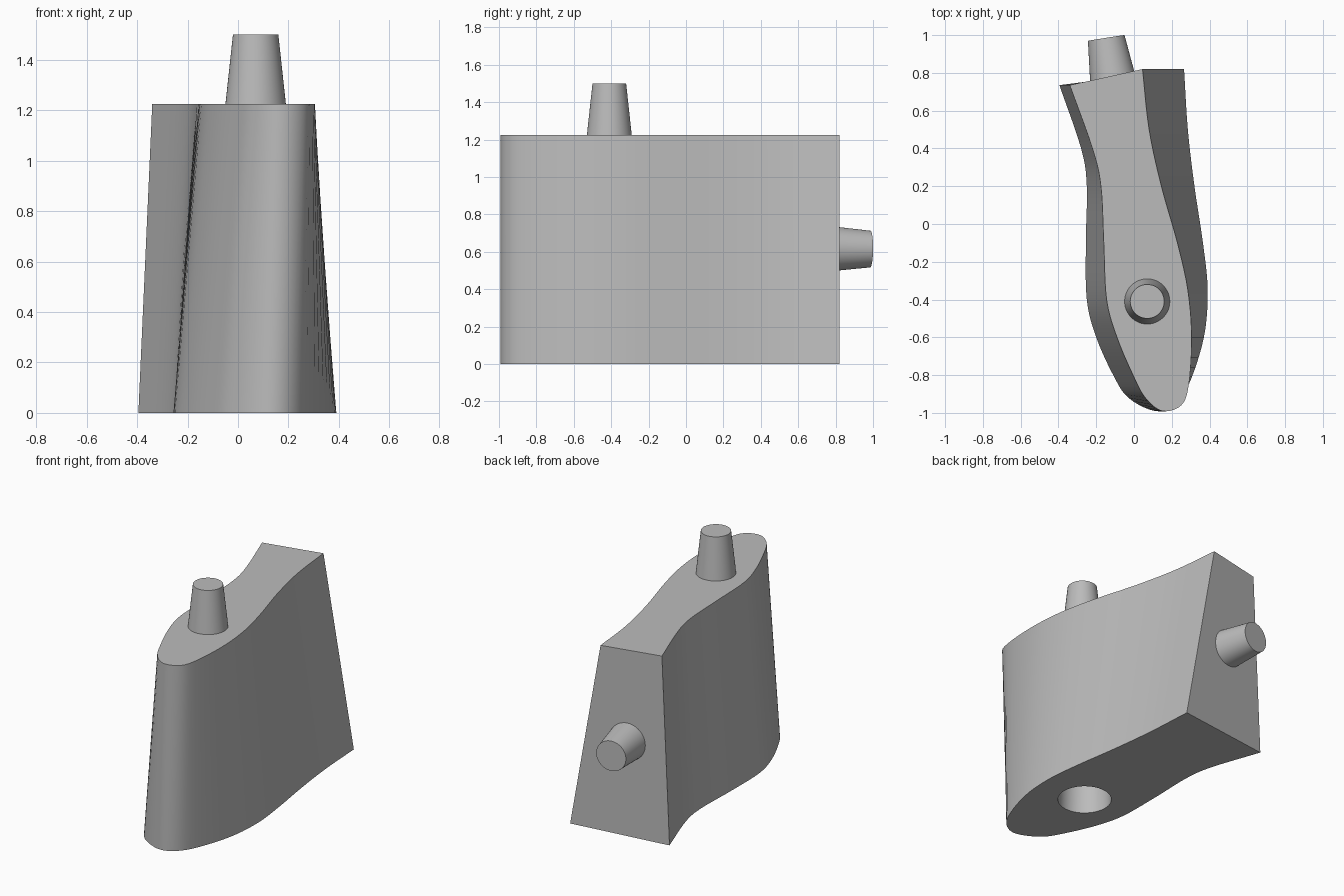
import bpy
import bmesh
from mathutils import Vector

cube = bpy.data.objects.get("Cube")
if cube:
    bpy.data.objects.remove(cube, do_unlink=True)

HEIGHT = 1.225
SEGMENTS = 48
STEPS = 5

# Outline stations running round the front: y, x at the top, x at the bottom
STATIONS = [
    (.735, -.34, -.395), (.4, -.22, -.28), (.2, -.175, -.25),
    (-.1, -.16, -.255), (-.4, -.145, -.25), (-.6, -.09, -.2),
    (-.8, -.005, -.11), (-.92, .06, -.03), (-.99, .15, .11),
    (-.96, .25, .21), (-.85, .29, .29), (-.6, .305, .37),
    (-.35, .285, .39), (-.1, .23, .365), (.2, .145, .32),
    (.5, .08, .285), (.82, .045, .265),
]

grey = bpy.data.materials.new("plain grey")
grey.use_nodes = True
colour = (.5, .5, .5, 1)
grey.diffuse_color = colour
grey.node_tree.nodes["Principled BSDF"].inputs["Base Color"].default_value = colour


def smooth_path(points):
    """Catmull-Rom curve through the stations, open at the back."""
    pts = [Vector(p) for p in points]
    pts = [pts[0] * 2 - pts[1]] + pts + [pts[-1] * 2 - pts[-2]]
    path = []
    for a, b, c, d in zip(pts, pts[1:], pts[2:], pts[3:]):
        for i in range(STEPS):
            t = i / STEPS
            path.append((b * 2 + (c - a) * t
                         + (a * 2 - b * 5 + c * 4 - d) * t ** 2
                         + (b * 3 - a - c * 3 + d) * t ** 3) / 2)
    return path + [pts[-2]]


def finish(obj):
    """Apply smooth shading that keeps the rims sharp."""
    bpy.ops.object.select_all(action='DESELECT')
    obj.select_set(True)
    bpy.context.view_layer.objects.active = obj
    bpy.ops.object.shade_smooth_by_angle(angle=.6)


def tapered_peg(name, start, end, r_start, r_end):
    """Round tapered peg between two points."""
    start, end = Vector(start), Vector(end)
    axis = end - start
    bpy.ops.mesh.primitive_cone_add(
        vertices=SEGMENTS, radius1=r_start, radius2=r_end,
        depth=axis.length, location=(start + end) / 2,
        rotation=axis.to_track_quat('Z', 'Y').to_euler())
    peg = bpy.context.object
    peg.name = name
    peg.data.materials.append(grey)
    finish(peg)
    return peg


# Body: two outlines joined by a ruled wall
bm = bmesh.new()
path = smooth_path(STATIONS)
top = [bm.verts.new((p.y, p.x, HEIGHT)) for p in path]
bottom = [bm.verts.new((p.z, p.x, 0)) for p in path]
count = len(path)
for i in range(count):
    j = (i + 1) % count
    bm.faces.new((bottom[i], bottom[j], top[j], top[i]))
bm.faces.new(top)
bm.faces.new(bottom[::-1])
bmesh.ops.recalc_face_normals(bm, faces=bm.faces)
mesh = bpy.data.meshes.new("body")
bm.to_mesh(mesh)
bm.free()
body = bpy.data.objects.new("body", mesh)
bpy.context.collection.objects.link(body)
mesh.materials.append(grey)

# Round socket in the underside
cutter = tapered_peg("socket_cutter", (.06, -.4, -.1), (.06, -.4, .36), .168, .15)
cut = body.modifiers.new("socket", 'BOOLEAN')
cut.operation = 'DIFFERENCE'
cut.solver = 'EXACT'
cut.object = cutter
finish(body)
bpy.ops.object.modifier_apply(modifier=cut.name)
bpy.data.objects.remove(cutter, do_unlink=True)
finish(body)

# Pegs on the top and on the back
tapered_peg("top_peg", (.07, -.41, HEIGHT - .02), (.07, -.41, 1.5), .122, .09)
tapered_peg("back_peg", (-.108, .74, .617), (-.147, .985, .615), .124, .098)
